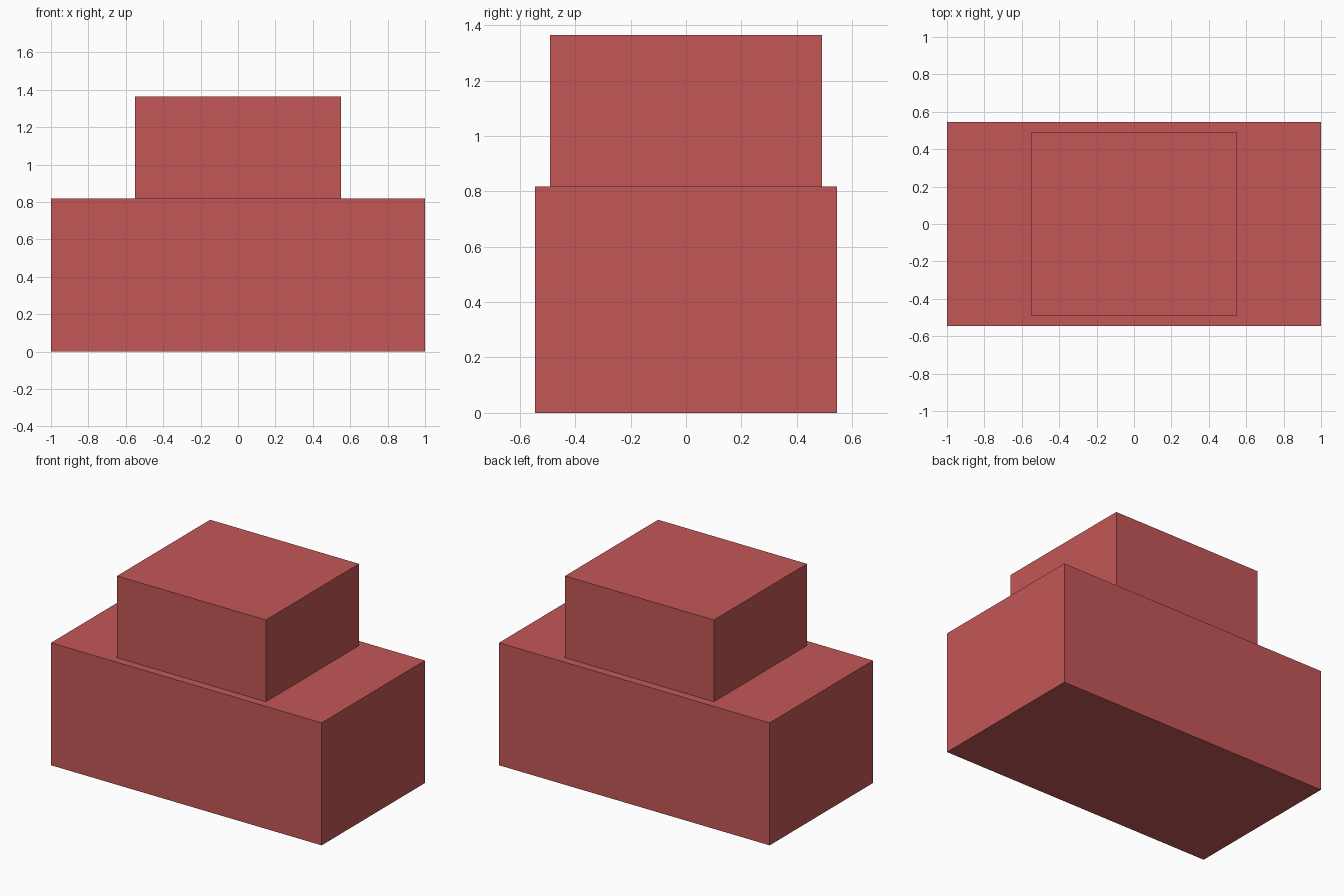
import bpy

if "Cube" in bpy.data.objects:
    bpy.data.objects.remove(bpy.data.objects["Cube"])

red = bpy.data.materials.new("red")
red.diffuse_color = (0.55, 0.095, 0.095, 1)
red.use_nodes = True
red.node_tree.nodes["Principled BSDF"].inputs["Base Color"].default_value = red.diffuse_color


def box(name, size, bottom):
    """Box centred on x and y, standing at the given height."""
    bpy.ops.mesh.primitive_cube_add(size=1, location=(0, 0, bottom + size[2] / 2))
    obj = bpy.context.object
    obj.name = name
    obj.scale = size
    bpy.ops.object.transform_apply(location=False, rotation=False, scale=True)
    obj.data.materials.append(red)
    return obj


# Wide lower block
BASE_HEIGHT = 0.818
box("lower_block", (2.0, 1.09, BASE_HEIGHT), 0)

# Smaller block resting on top
box("upper_block", (1.1, 0.982, 0.546), BASE_HEIGHT)
